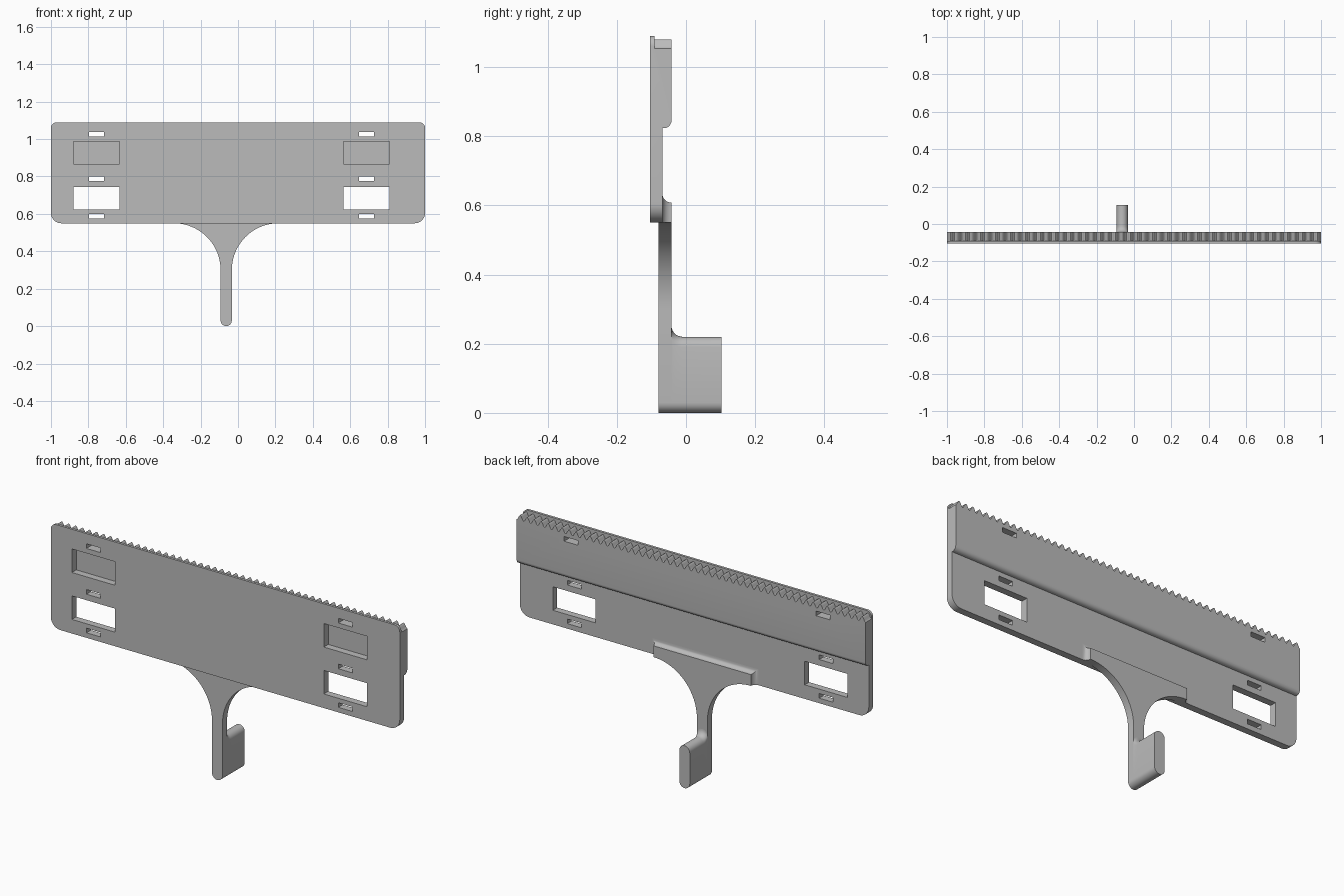
import bpy, bmesh
from math import sin, cos, pi, radians
from mathutils import Vector

cube = bpy.data.objects.get("Cube")
if cube:
    bpy.data.objects.remove(cube, do_unlink=True)

grey = bpy.data.materials.new("plain grey")
grey.use_nodes = True
colour = (0.5, 0.5, 0.5, 1)
grey.diffuse_color = colour
grey.node_tree.nodes["Principled BSDF"].inputs["Base Color"].default_value = colour


def arc(cx, cz, r, start, end, n=12):
    steps = [radians(start + (end - start) * i / n) for i in range(n + 1)]
    return [(cx + r * cos(a), cz + r * sin(a)) for a in steps]


def finish(bm, name):
    bmesh.ops.recalc_face_normals(bm, faces=bm.faces)
    mesh = bpy.data.meshes.new(name)
    bm.to_mesh(mesh)
    bm.free()
    mesh.materials.append(grey)
    obj = bpy.data.objects.new(name, mesh)
    bpy.context.collection.objects.link(obj)
    return obj


def loft(name, rings):
    """Skin a list of equal-length point rings and cap both ends."""
    bm = bmesh.new()
    rows = [[bm.verts.new(p) for p in ring] for ring in rings]
    for a, b in zip(rows, rows[1:]):
        for i in range(len(a)):
            j = (i + 1) % len(a)
            bm.faces.new((a[i], a[j], b[j], b[i]))
    bm.faces.new(rows[0])
    bm.faces.new(rows[-1])
    return finish(bm, name)


def extrude_y(name, outline, y0, y1):
    return loft(name, [[(x, y, z) for x, z in outline] for y in (y0, y1)])


def boolean(obj, cutter, operation):
    mod = obj.modifiers.new("cut", "BOOLEAN")
    mod.operation, mod.solver, mod.object = operation, "EXACT", cutter
    cutter.hide_render = True
    bpy.context.view_layer.objects.active = obj
    bpy.ops.object.modifier_apply(modifier=mod.name)
    bpy.data.objects.remove(cutter, do_unlink=True)


FRONT, PLATE, LIP, BACK = -0.104, -0.068, -0.091, -0.042
BOTTOM, TOP, SHELF = 0.55, 1.09, 1.052

# Plate: stepped cross-section run along x
section = [(FRONT, BOTTOM), (PLATE, BOTTOM), (PLATE, 0.823)]
section += arc(-0.064, 0.845, 0.022, -90, 0, 8)
section += [(BACK, SHELF), (LIP, SHELF), (LIP, TOP), (FRONT, TOP)]
plate = loft("plate", [[(x, y, z) for y, z in section] for x in (-1, 1)])

# Rounded plate corners
low, high = 0.055, 0.03
outline = (arc(1 - low, BOTTOM + low, low, -90, 0) + arc(1 - high, TOP - high, high, 0, 90)
           + arc(high - 1, TOP - high, high, 90, 180) + arc(low - 1, BOTTOM + low, low, 180, 270))
boolean(plate, extrude_y("corner_shape", outline, -0.2, 0.1), "INTERSECT")

# Windows, blind pockets and slots, mirrored about the opening centre line
bm = bmesh.new()


def cut_box(x, z, width, height, y1):
    verts = bmesh.ops.create_cube(bm, size=1)["verts"]
    y0 = -0.2
    for v in verts:
        v.co = Vector((x + v.co.x * width, (y0 + y1) / 2 + v.co.y * (y1 - y0), z + v.co.z * height))


for side in (-1, 1):
    x = -0.034 + side * 0.722
    cut_box(x, 0.684, 0.246, 0.122, 0.1)
    cut_box(x, 0.927, 0.246, 0.122, PLATE)
    for z in (0.588, 0.788, 1.025):
        cut_box(x, z, 0.08, 0.024, 0.1)
boolean(plate, finish(bm, "openings"), "DIFFERENCE")

# Row of rounded teeth behind the lip
teeth, steps = 50, 12
count = teeth * steps
wave = [(-1 + 2 * i / count, 1.067 - 0.013 * cos(2 * pi * i / steps)) for i in range(count + 1)]
rack = extrude_y("teeth", [(1, SHELF), (-1, SHELF)] + wave, LIP, BACK)

# Stem with flared top and rounded foot
cx, half, flare = -0.063, 0.03, 0.25
left, right = cx - half - flare, cx + half + flare
stem_shape = (arc(left, BOTTOM - flare, flare, 90, 0, 20) + arc(cx, half, half, 180, 360)
              + arc(right, BOTTOM - flare, flare, 180, 90, 20))
stem = extrude_y("stem", stem_shape, -0.08, BACK)

# Ridge joining the stem to the plate, with a hollow fillet
rings = []
for i in range(9):
    a = radians(90 * i / 8)
    grow = 0.024 * (1 - sin(a))
    y = BACK - 0.026 * cos(a)
    rings.append([(left - grow, y, BOTTOM), (right + grow, y, BOTTOM),
                  (right + grow, y, 0.608 + grow), (left - grow, y, 0.608 + grow)])
y = PLATE + 0.026 * 1
ridge = loft("stem_ridge", [[(p[0], PLATE + (BACK - PLATE) * (1 - cos(radians(90 * i / 8))), p[2])
                             for p in ring] for i, ring in enumerate(rings)])

# Hook: capsule sections whose top sinks through a hollow fillet
def capsule(y, top):
    points = arc(cx, half, half, 180, 360) + arc(cx, top - half, half, 0, 180)
    return [(x, y, z) for x, z in points]


radius = 0.032
sections = [capsule(BACK + radius * (1 - cos(radians(90 * i / 8))),
                    0.22 + radius * (1 - sin(radians(90 * i / 8)))) for i in range(9)]
hook = loft("hook", sections + [capsule(0.102, 0.22)])

# Smooth curved walls, keep edges crisp
bpy.ops.object.select_all(action="DESELECT")
for obj in (plate, rack, stem, ridge, hook):
    obj.select_set(True)
bpy.context.view_layer.objects.active = plate
bpy.ops.object.shade_smooth_by_angle(angle=radians(35))
